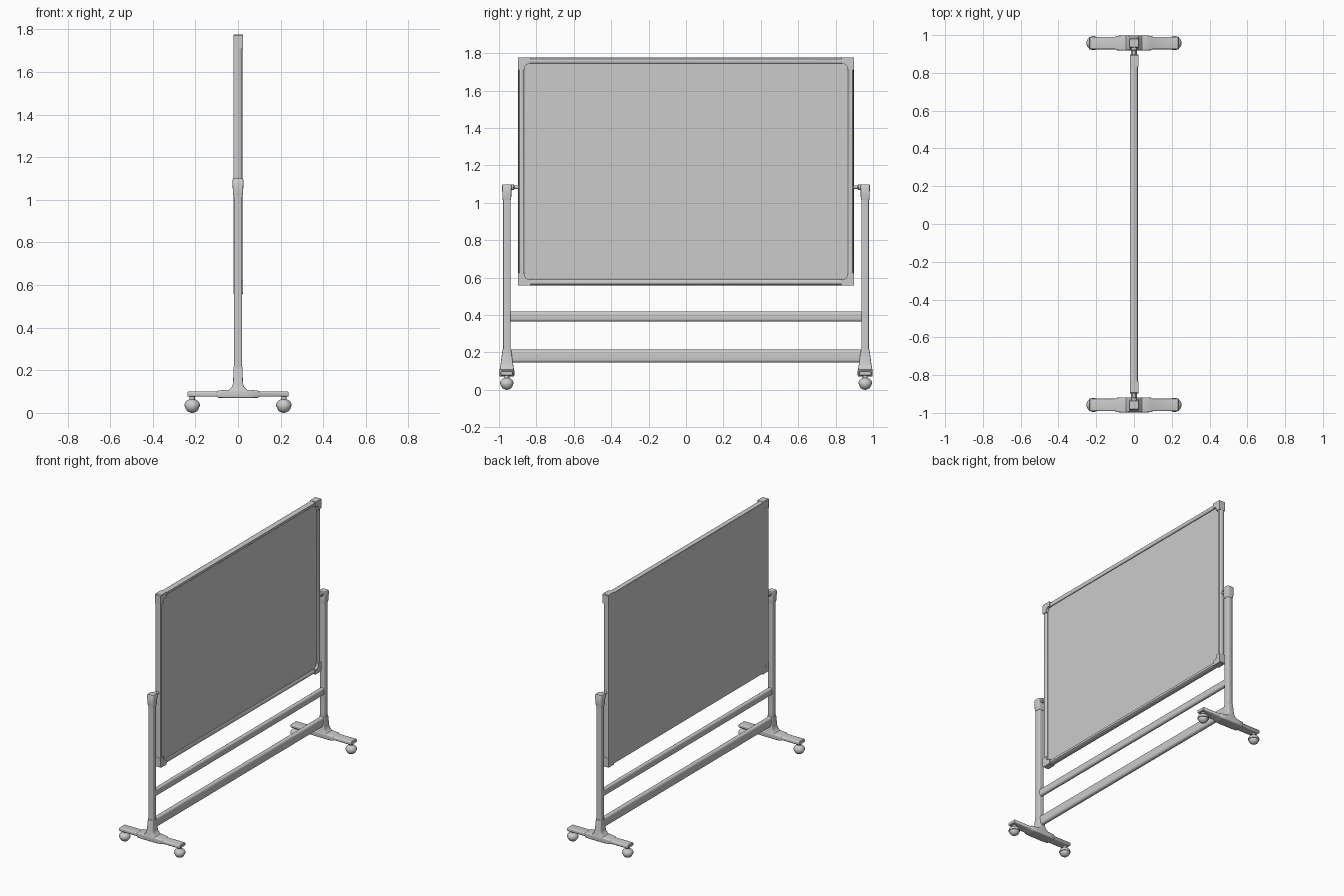
import bpy, bmesh, math
from mathutils import Vector

if "Cube" in bpy.data.objects:
    bpy.data.objects.remove(bpy.data.objects["Cube"])


def finish(bm, name, smooth=True):
    bmesh.ops.recalc_face_normals(bm, faces=bm.faces)
    me = bpy.data.meshes.new(name)
    bm.to_mesh(me)
    bm.free()
    ob = bpy.data.objects.new(name, me)
    bpy.context.collection.objects.link(ob)
    if smooth:
        bpy.ops.object.select_all(action='DESELECT')
        ob.select_set(True)
        bpy.context.view_layer.objects.active = ob
        bpy.ops.object.shade_smooth_by_angle(angle=math.radians(35))
    return ob


def loft(name, rings, cap=True, closed=False):
    # skin a list of equal-length point rings
    bm = bmesh.new()
    vs = [[bm.verts.new(p) for p in r] for r in rings]
    n = len(vs[0])
    pairs = list(zip(vs, vs[1:])) + ([(vs[-1], vs[0])] if closed else [])
    for a, b in pairs:
        for i in range(n):
            j = (i + 1) % n
            bm.faces.new((a[i], a[j], b[j], b[i]))
    if cap and not closed:
        bm.faces.new(vs[0])
        bm.faces.new(vs[-1])
    return finish(bm, name)


def round_rect(hw, hh, r, seg=4):
    pts = []
    for k, (sx, sy) in enumerate(((1, 1), (-1, 1), (-1, -1), (1, -1))):
        for i in range(seg + 1):
            a = math.pi / 2 * (k + i / seg)
            pts.append((sx * (hw - r) + r * math.cos(a), sy * (hh - r) + r * math.sin(a)))
    return pts


def column(name, y, sections, r=0.006):
    # vertical loft: (z, half x, half y)
    return loft(name, [[(u, y + v, z) for u, v in round_rect(hx, hy, r)]
                       for z, hx, hy in sections])


def lathe(name, profile, centre, seg=24, axis='Z'):
    rings = []
    for r, h in profile:
        ring = []
        for i in range(seg):
            a = 2 * math.pi * i / seg
            p = Vector((r * math.cos(a), r * math.sin(a), h))
            if axis == 'Y':
                p = Vector((p.x, p.z, p.y))
            ring.append(p + Vector(centre))
        rings.append(ring)
    return loft(name, rings)


# Board dimensions
HY, Z0, Z1 = 0.897, 0.558, 1.776

# Mitred frame: (inset from outer edge, x)
prof = [(0.005, -0.019), (0.001, -0.013), (0.0, 0.0), (0.002, 0.011), (0.008, 0.018),
        (0.016, 0.020), (0.025, 0.017), (0.031, 0.010), (0.031, -0.019)]
corners = [(-1, -1), (1, -1), (1, 1), (-1, 1)]
loft("board_frame", [[(x, sy * (HY - d), (Z1 - d) if sz > 0 else (Z0 + d)) for d, x in prof]
                     for sy, sz in corners], closed=True)

# Writing panel, recessed in front and flush at the back
bm = bmesh.new()
bmesh.ops.create_cube(bm, size=1)
for v in bm.verts:
    v.co = (0.006 if v.co.x > 0 else -0.020,
            math.copysign(HY - 0.010, v.co.y),
            Z1 - 0.010 if v.co.z > 0 else Z0 + 0.010)
finish(bm, "writing_panel", False)

# L-shaped corner caps with a rounded inside corner
leg, w, f = 0.066, 0.034, 0.022
for n, (sy, sz) in enumerate(corners):
    out = [(-0.001, 0.004), (0.004, -0.001), (leg, -0.001), (leg, w)]
    for i in range(7):
        a = math.pi / 2 * i / 6
        out.append((w + f - f * math.sin(a), w + f - f * math.cos(a)))
    out += [(w, leg), (-0.001, leg)]
    zc = Z1 if sz > 0 else Z0
    rings = [[(x, sy * (HY - a), zc - sz * b) for a, b in out] for x in (-0.0205, 0.024)]
    loft("corner_cap_%d" % n, rings)


# Cross rails with rounded oval sections
def rail(name, zc, hx, hz):
    sec = round_rect(hx, hz, hx * 0.95, 6)
    loft(name, [[(u, y, zc + v) for u, v in sec] for y in (-0.945, 0.945)])


rail("upper_rail", 0.392, 0.015, 0.027)
rail("lower_rail", 0.180, 0.017, 0.035)

for side, s in (("left", -1), ("right", 1)):
    y = s * 0.958
    # Upright post, flared socket and top cap
    column(side + "_post", y, [(0.19, 0.019, 0.020), (1.03, 0.019, 0.020)])
    column(side + "_post_socket", y, [(0.100, 0.050, 0.039), (0.110, 0.040, 0.038),
                                      (0.122, 0.028, 0.036), (0.140, 0.023, 0.033),
                                      (0.215, 0.021, 0.023)])
    column(side + "_post_cap", y, [(1.015, 0.021, 0.022), (1.035, 0.024, 0.024),
                                   (1.094, 0.026, 0.025), (1.099, 0.023, 0.022)])
    # Pivot between post and board
    lathe(side + "_pivot", [(0.016, 0.940 * s), (0.016, 0.922 * s), (0.010, 0.918 * s),
                            (0.010, 0.885 * s)], (0, 0, 1.083), 20, 'Y')
    # Foot: arm with a thicker middle, (x, half y, bottom z, top z)
    half = [(0.238, 0.031, 0.079, 0.097), (0.234, 0.033, 0.076, 0.100),
            (0.100, 0.033, 0.076, 0.100), (0.092, 0.038, 0.071, 0.105),
            (0.050, 0.040, 0.070, 0.108)]
    full = [(-x, a, b, c) for x, a, b, c in half] + half[::-1]
    loft(side + "_foot", [[(x, y + u, (b + c) / 2 + v)
                           for u, v in round_rect(a, (c - b) / 2, 0.007)]
                          for x, a, b, c in full])
    # Ball casters: hood, wheel and stem
    for end, cx in (("front", -0.215), ("back", 0.215)):
        hood = [(0.037 * math.cos(t), 0.034 + 0.032 * math.sin(t))
                for t in [math.pi / 2 * i / 8 for i in range(8)]]
        lathe(side + "_" + end + "_caster_hood", [(0.034, 0.031), (0.037, 0.031)] + hood,
              (cx, y, 0))
        wheel = [(0.034 * math.cos(t), 0.034 + 0.034 * math.sin(t))
                 for t in [-math.pi / 2 + 0.08 + math.pi / 2 * i / 8 for i in range(8)]]
        wheel[0] = (wheel[0][0], 0.0)
        lathe(side + "_" + end + "_caster_wheel", wheel, (cx, y, 0))
        lathe(side + "_" + end + "_caster_stem", [(0.013, 0.055), (0.013, 0.080)],
              (cx, y, 0), 16)
